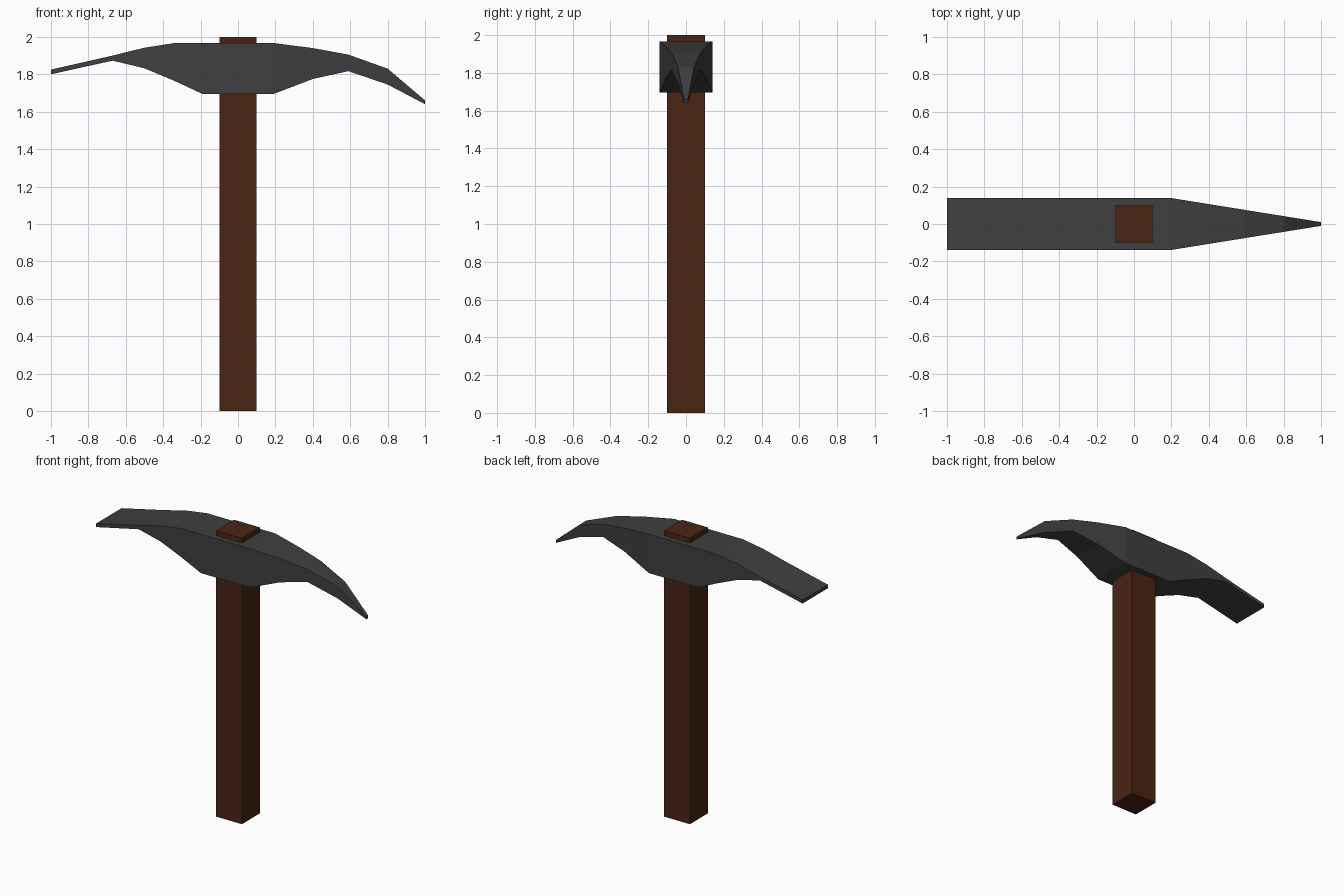
import bpy, bmesh

if "Cube" in bpy.data.objects:
    bpy.data.objects.remove(bpy.data.objects["Cube"])


def material(name, rgb):
    mat = bpy.data.materials.new(name)
    mat.diffuse_color = (*rgb, 1)
    mat.use_nodes = True
    mat.node_tree.nodes["Principled BSDF"].inputs["Base Color"].default_value = mat.diffuse_color
    return mat


def loft(name, rings, mat):
    """Skin a row of four-cornered rings and cap both ends."""
    bm = bmesh.new()
    rows = [[bm.verts.new(p) for p in ring] for ring in rings]
    for a, b in zip(rows, rows[1:]):
        for i in range(4):
            j = (i + 1) % 4
            bm.faces.new((a[i], a[j], b[j], b[i]))
    bm.faces.new(rows[0])
    bm.faces.new(rows[-1])
    bmesh.ops.recalc_face_normals(bm, faces=bm.faces)
    mesh = bpy.data.meshes.new(name)
    bm.to_mesh(mesh)
    bm.free()
    mesh.materials.append(mat)
    obj = bpy.data.objects.new(name, mesh)
    bpy.context.collection.objects.link(obj)
    return obj


wood = material("dark_wood", (0.065, 0.018, 0.007))
iron = material("dark_iron", (0.05, 0.05, 0.05))

# Handle: square shaft running right through the head
h = 0.1
loft("handle", [[(-h, -h, z), (h, -h, z), (h, h, z), (-h, h, z)] for z in (0, 2)], wood)

# Head: side profile as (x, bottom z, top z), flat adze on the left, spike on the right
profile = [
    (-1.0, 1.80, 1.825), (-0.67, 1.873, 1.90), (-0.50, 1.832, 1.942),
    (-0.34, 1.765, 1.967), (-0.19, 1.695, 1.967), (0.19, 1.695, 1.967),
    (0.40, 1.775, 1.94), (0.59, 1.817, 1.905), (0.80, 1.745, 1.83),
    (1.0, 1.64, 1.66),
]


def half_width(x):
    """Constant along the adze and eye, tapering to the spike tip."""
    return 0.14 - 0.13 * max(0, (x - 0.19) / 0.81)


rings = []
for x, lo, hi in profile:
    w = half_width(x)
    rings.append([(x, -w, lo), (x, w, lo), (x, w, hi), (x, -w, hi)])
loft("pick_head", rings, iron)
